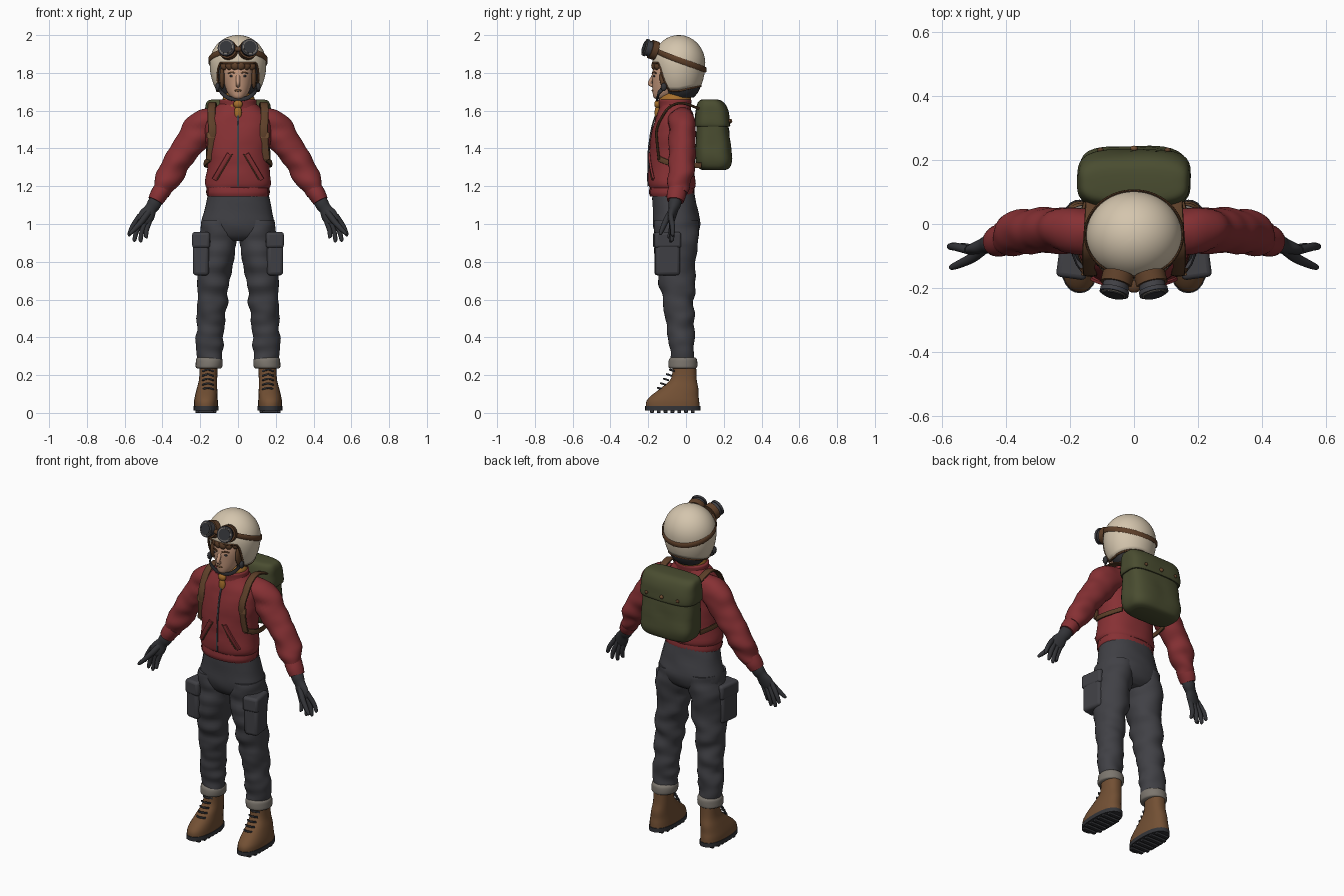
import bpy, bmesh
from math import sin, cos, pi, radians, sqrt
from mathutils import Vector, Matrix, noise

if "Cube" in bpy.data.objects:
    bpy.data.objects.remove(bpy.data.objects["Cube"], do_unlink=True)

X, Y, Z = Vector((1, 0, 0)), Vector((0, 1, 0)), Vector((0, 0, 1))
made = []


def material(name, *rgb):
    mat = bpy.data.materials.new(name)
    mat.use_nodes = True
    mat.diffuse_color = (*rgb, 1)
    shader = mat.node_tree.nodes["Principled BSDF"]
    shader.inputs["Base Color"].default_value = (*rgb, 1)
    shader.inputs["Roughness"].default_value = .8
    return mat


red = material("jacket red", .24, .03, .034)
slate = material("trouser slate", .052, .052, .06)
charcoal = material("charcoal", .033, .034, .039)
leather = material("boot leather", .17, .08, .034)
cream = material("helmet cream", .66, .56, .42)
olive = material("pack olive", .068, .074, .03)
skin = material("skin", .55, .31, .2)
mustard = material("scarf mustard", .38, .16, .025)
brown = material("dark brown", .11, .05, .022)
grey = material("cuff grey", .2, .18, .155)


def finish(name, bm, mat, mirror=False, bevel=0, thick=0):
    bmesh.ops.recalc_face_normals(bm, faces=bm.faces)
    mesh = bpy.data.meshes.new(name)
    bm.to_mesh(mesh)
    bm.free()
    mesh.materials.append(mat)
    obj = bpy.data.objects.new(name, mesh)
    bpy.context.collection.objects.link(obj)
    if thick:
        mod = obj.modifiers.new("Thickness", 'SOLIDIFY')
        mod.thickness = thick
    if bevel:
        mod = obj.modifiers.new("Bevel", 'BEVEL')
        mod.width, mod.segments = bevel, 3
    if mirror:
        obj.modifiers.new("Mirror", 'MIRROR').use_mirror_merge = False
    made.append(obj)
    return obj


def resample(rows, steps):
    """Smooth curve through rows of numbers."""
    out = []
    for i in range(len(rows) - 1):
        p0, p1, p2, p3 = [rows[min(max(j, 0), len(rows) - 1)] for j in range(i - 1, i + 3)]
        for s in range(steps):
            t = s / steps
            out.append([b + .5 * t * (c - a + t * (2*a - 5*b + 4*c - d + t * (3*(b - c) + d - a)))
                        for a, b, c, d in zip(p0, p1, p2, p3)])
    return out + [list(rows[-1])]


def loft(name, rows, mat, side=None, n=28, steps=4, power=2, fold=0, ripple=0, mirror=False):
    """Skin rows of (x, y, z, half width, half depth); level rings unless side is given."""
    rows = resample(rows, steps)
    centres = [Vector(r[:3]) for r in rows]
    bm, rings = bmesh.new(), []
    for k, row in enumerate(rows):
        t = (centres[min(k + 1, len(rows) - 1)] - centres[max(k - 1, 0)]).normalized() if side else Z
        u = side or X
        u = (u - t * u.dot(t)).normalized()
        v = t.cross(u)
        ring = []
        for i in range(n):
            c, s = cos(2 * pi * i / n), sin(2 * pi * i / n)
            size = (abs(c) ** power + abs(s) ** power) ** (-1 / power) * (1 + ripple * (-1) ** i)
            off = (u * c * row[3] + v * s * row[4]) * size
            co = centres[k] + off
            if fold:
                co += off.normalized() * fold * noise.noise(Vector((co.x * 9, co.y * 9, co.z * 17)))
            ring.append(bm.verts.new(co))
        rings.append(ring)
    for lo, hi in zip(rings, rings[1:]):
        for i in range(n):
            bm.faces.new((lo[i - 1], lo[i], hi[i], hi[i - 1]))
    bm.faces.new(rings[0])
    bm.faces.new(rings[-1])
    return finish(name, bm, mat, mirror)


def strip(name, points, mat, a, b, side=Z, mirror=False, n=10, power=3):
    return loft(name, [(*p, a, b) for p in points], mat, side, n, power=power, mirror=mirror)


def place(at, size, turn=0, axis='Z'):
    return Matrix.Translation(at) @ Matrix.Rotation(radians(turn), 4, axis) @ Matrix.Diagonal((*size, 1))


def ball(name, at, size, mat, turn=0, axis='Y', mirror=False):
    bm = bmesh.new()
    bmesh.ops.create_uvsphere(bm, u_segments=20, v_segments=12, radius=1, matrix=place(at, size, turn, axis))
    return finish(name, bm, mat, mirror)


def box(name, at, size, mat, turn=0, bevel=.01, mirror=False):
    bm = bmesh.new()
    bmesh.ops.create_cube(bm, size=1, matrix=place(at, size, turn))
    return finish(name, bm, mat, mirror, bevel)


# Trousers: seat, legs, turn-ups and side pockets
loft("trouser_seat", [(0, -.07, 1.18, .155, .11), (0, -.057, 1.08, .178, .118), (0, -.05, 1, .193, .125),
                      (0, -.05, .94, .19, .105), (0, -.05, .91, .15, .07)], slate, power=2.3, fold=.006)
loft("trouser_legs", [(.1, -.05, 1.02, .092, .115), (.107, -.05, .92, .102, .115), (.12, -.053, .78, .095, .103),
                      (.133, -.045, .65, .084, .09), (.138, -.038, .55, .08, .078), (.146, -.026, .45, .073, .072),
                      (.151, -.022, .36, .073, .07), (.153, -.018, .27, .06, .062)],
     slate, steps=8, fold=.014, mirror=True)
loft("trouser_turnups", [(.154, -.016, .236, .064, .068), (.154, -.016, .245, .071, .076),
                         (.154, -.016, .28, .07, .075), (.154, -.016, .292, .062, .066)], grey, fold=.005, mirror=True)
box("cargo_pockets", (.19, -.1, .815), (.085, .13, .175), slate, 8, .018, True)
box("cargo_flaps", (.188, -.1, .915), (.095, .142, .085), slate, 8, .015, True)

# Boots with soles, treads and laces
loft("boots", [(.17, -.07, .025, .063, .142), (.17, -.07, .06, .063, .14), (.168, -.06, .09, .06, .126),
               (.164, -.035, .13, .054, .1), (.158, -.012, .18, .048, .068), (.156, -.008, .25, .048, .062)],
     leather, power=2.4, mirror=True)
loft("boot_soles", [(.17, -.07, z, .066, .146) for z in (.012, .036)], charcoal, power=2.4, mirror=True)
for i in range(7):
    y = -.18 + i * .036
    box("boot_tread", (.17, y, .009), (.085 if i in (0, 6) else .11, .02, .018), charcoal, bevel=.003, mirror=True)
for i in range(5):
    y, z = -.145 + i * .016, .125 + i * .024
    strip("boot_lace", [(.13, y + .02, z), (.16, y - .004, z + .008), (.188, y + .02, z)], charcoal, .005, .005,
          mirror=True)

# Jacket body, hem, collar and sleeves
body = [(0, -.075, 1.19, .165, .117), (0, -.075, 1.215, .173, .124), (0, -.075, 1.3, .165, .121),
        (0, -.073, 1.4, .168, .121), (0, -.068, 1.5, .178, .112), (0, -.062, 1.56, .165, .1),
        (0, -.058, 1.61, .125, .085), (0, -.056, 1.64, .09, .078)]
loft("jacket_body", body, red, n=40, power=2.3, fold=.007)
loft("jacket_hem", [(0, -.075, 1.145, .16, .114), (0, -.075, 1.165, .167, .12), (0, -.075, 1.195, .165, .117)],
     red, n=96, power=2.3, ripple=.008)
loft("jacket_collar", [(0, -.058, 1.59, .115, .083), (0, -.058, 1.63, .1, .085), (0, -.058, 1.655, .098, .087),
                       (0, -.058, 1.66, .088, .078)], red)
loft("jacket_sleeves", [(.09, -.025, 1.56, .07, .06), (.18, -.022, 1.525, .074, .083), (.255, -.02, 1.43, .07, .08),
                        (.32, -.02, 1.33, .068, .073), (.37, -.032, 1.24, .062, .065), (.41, -.047, 1.17, .052, .05)],
     red, Y, steps=8, fold=.014, mirror=True)
loft("sleeve_cuffs", [(.4, -.045, 1.185, .049, .047), (.422, -.052, 1.15, .05, .045), (.437, -.057, 1.122, .044, .04)],
     red, Y, n=56, ripple=.012, mirror=True)


def chest(x, z, out=.004):
    """Point on the front of the jacket."""
    lo, hi = next((p, q) for p, q in zip(body, body[1:]) if z <= q[2])
    t = (z - lo[2]) / (hi[2] - lo[2])
    cy, a, b = [lo[j] + (hi[j] - lo[j]) * t for j in (1, 3, 4)]
    return x, cy - b * (1 - (x / a) ** 2.3) ** (1 / 2.3) - out, z


strip("zip", [chest(0, 1.2 + i * .04) for i in range(11)], slate, .005, .004, X)
strip("pocket_welts", [chest(.125 - i * .02, 1.235 + i * .034, .003) for i in range(5)], red, .014, .007, X, True)
strip("pocket_slits", [chest(.11 - i * .02, 1.235 + i * .034, .003) for i in range(5)], brown, .003, .004, X, True)

# Scarf and its knot
loft("scarf", [(0, -.06, 1.6, .085, .08), (0, -.06, 1.645, .083, .085), (0, -.058, 1.675, .08, .08),
               (0, -.055, 1.695, .065, .06)], mustard, fold=.012, steps=6)
ball("scarf_knot", (0, -.152, 1.635), (.024, .016, .022), mustard)
ball("scarf_tail", (0, -.152, 1.59), (.02, .014, .038), mustard)

# Backpack with lid, studs and straps
loft("pack_body", [(0, .145, 1.285, .12, .06), (0, .148, 1.3, .155, .085), (0, .148, 1.345, .17, .097),
                   (0, .143, 1.43, .17, .091), (0, .138, 1.54, .165, .082)], olive, n=48, power=3.6, fold=.006)
loft("pack_lid", [(0, .14, 1.515, .172, .09), (0, .14, 1.53, .177, .094), (0, .138, 1.59, .176, .088),
                  (0, .133, 1.635, .17, .074), (0, .128, 1.655, .155, .054), (0, .125, 1.66, .12, .03)],
     olive, n=48, power=3.6, fold=.004)
ball("lid_stud", (0, .236, 1.545), (.012, .009, .012), leather)
ball("side_studs", (.105, .231, 1.545), (.01, .008, .01), brown, mirror=True)
strip("shoulder_straps", [chest(.148, 1.34), chest(.14, 1.42), chest(.137, 1.5, .008), (.14, -.125, 1.57),
                          (.14, -.085, 1.62), (.135, -.02, 1.64), (.13, .07, 1.61)], brown, .022, .007, X, True)
strip("strap_buckles", [chest(.14, 1.455, .01), chest(.14, 1.485, .011)], leather, .026, .006, X, True)
strip("lower_straps", [chest(.148, 1.345), (.172, -.09, 1.325), (.174, -.02, 1.315), (.15, .08, 1.31)],
      brown, .015, .006, mirror=True)

# Gloves: gauntlet, palm, fingers and thumb
across = Vector((.85, -.1, .5))
loft("glove_palms", [(.425, -.053, 1.145, .034, .034), (.445, -.06, 1.105, .037, .033), (.462, -.066, 1.08, .033, .026),
                     (.48, -.073, 1.05, .042, .022), (.497, -.079, 1.022, .04, .018), (.506, -.08, 1.005, .03, .011)],
     charcoal, across, mirror=True)
for k, tip in enumerate([(.488, -.09, .925), (.518, -.08, .903), (.552, -.074, .907), (.58, -.07, .937)]):
    base = Vector((.494, -.078, 1.03)) + across * .02 * (k - 1.5)
    end = Vector(tip)
    mid = base.lerp(end, .55) + Vector((.006, .004, 0))
    loft("glove_finger", [(*base, .014, .014), (*mid, .013, .013), (*base.lerp(end, .93), .01, .01),
                          (*end, .004, .004)], charcoal, Y, n=12, mirror=True)
loft("glove_thumbs", [(.468, -.075, 1.07, .018, .018), (.505, -.105, 1.02, .016, .016), (.545, -.125, .975, .013, .013),
                      (.57, -.135, .95, .009, .009), (.575, -.137, .944, .004, .004)], charcoal, Y, n=12, mirror=True)

# Knitted hood, head and face
loft("hood", [(0, -.025, 1.67, .075, .065), (0, -.022, 1.7, .1, .088), (0, -.025, 1.75, .115, .105),
              (0, -.03, 1.84, .11, .1)], charcoal)
loft("head", [(0, -.135, 1.662, .018, .025), (0, -.122, 1.672, .038, .05), (0, -.105, 1.7, .058, .072),
              (0, -.09, 1.75, .074, .089), (0, -.082, 1.8, .08, .097), (0, -.075, 1.87, .078, .085)], skin)
strip("nose", [(0, -.172, 1.785), (0, -.186, 1.76), (0, -.192, 1.742), (0, -.175, 1.732)], skin, .011, .01, X, power=2)
ball("eyes", (.033, -.167, 1.783), (.013, .007, .006), charcoal, mirror=True)
strip("eyebrows", [(.015, -.178, 1.798), (.033, -.173, 1.804), (.052, -.158, 1.798)], brown, .004, .004, mirror=True)
ball("lips", (0, -.176, 1.706), (.02, .006, .006), leather)
ball("ears_hair", (.084, -.11, 1.775), (.014, .03, .06), brown, mirror=True)
for i in range(6):
    x = -.07 + i * .028
    ball("hair_lock", (x, -.168 + x * x * 9, 1.838), (.024, .018, .024), brown, 25)

# Open helmet with trimmed edge
HELMET_Y, HELMET_Z = -.038, 1.85


def shell(angle, z, out=0):
    t = (z - HELMET_Z) / (.15 if z > HELMET_Z else .22)
    f = sqrt(max(0, 1 - t * t))
    return Vector(((.15 * f + out) * sin(angle), HELMET_Y - (.14 * f + out) * cos(angle), z))


def rim(angle):
    turn = abs((angle + pi) % (2 * pi) - pi)
    s = min(max((turn - radians(38)) / radians(26), 0), 1)
    return 1.852 - .147 * s * s * (3 - 2 * s) + .025 * max(0, -cos(turn))


bm, count, levels = bmesh.new(), 96, 24
grid = []
for i in range(count):
    a = 2 * pi * i / count
    grid.append([bm.verts.new(shell(a, 2 - (2 - rim(a)) * (j / levels) ** 1.8)) for j in range(1, levels + 1)])
crown = bm.verts.new((0, HELMET_Y, 2))
for i in range(count):
    left, right = grid[i - 1], grid[i]
    bm.faces.new((crown, left[0], right[0]))
    for j in range(levels - 1):
        bm.faces.new((left[j], left[j + 1], right[j + 1], right[j]))
finish("helmet", bm, cream, thick=.008)
loop = [2 * pi * i / 72 for i in range(73)]
strip("helmet_trim", [shell(a, rim(a), -.003) for a in loop], brown, .006, .006, Vector((.1, .2, 1)), n=8, power=2)
strip("chin_strap", [shell(1.05, 1.74, -.012), (.09, -.14, 1.7), (.05, -.15, 1.668), (0, -.155, 1.658)],
      charcoal, .011, .005, mirror=True)
ball("strap_studs", (.108, -.118, 1.725), (.012, .016, .022), charcoal, mirror=True)

# Goggles: band, bridge, frames, rims and lenses
strip("goggle_band", [shell(a, 1.868 + .052 * cos(a), .004) for a in loop], brown, .015, .004, Z, n=8)
ball("goggle_bridge", (0, -.195, 1.925), (.024, .02, .014), brown)
aim = Vector((.22, -.93, .3)).normalized()


def barrel(name, start, end, radius, mat):
    c = Vector((.055, -.185, 1.925))
    loft(name, [(*(c + aim * d), radius, radius) for d in (start, end)], mat, X, mirror=True)


barrel("goggle_pads", -.03, .004, .05, brown)
barrel("goggle_frames", -.02, .03, .041, slate)
barrel("goggle_rims", .022, .036, .046, slate)
barrel("goggle_seals", .034, .039, .038, grey)
barrel("goggle_lenses", .036, .042, .034, charcoal)

# Smooth shading with sharp edges kept
bpy.ops.object.select_all(action='DESELECT')
for obj in made:
    obj.select_set(True)
bpy.context.view_layer.objects.active = made[0]
bpy.ops.object.shade_smooth_by_angle(angle=radians(45))
